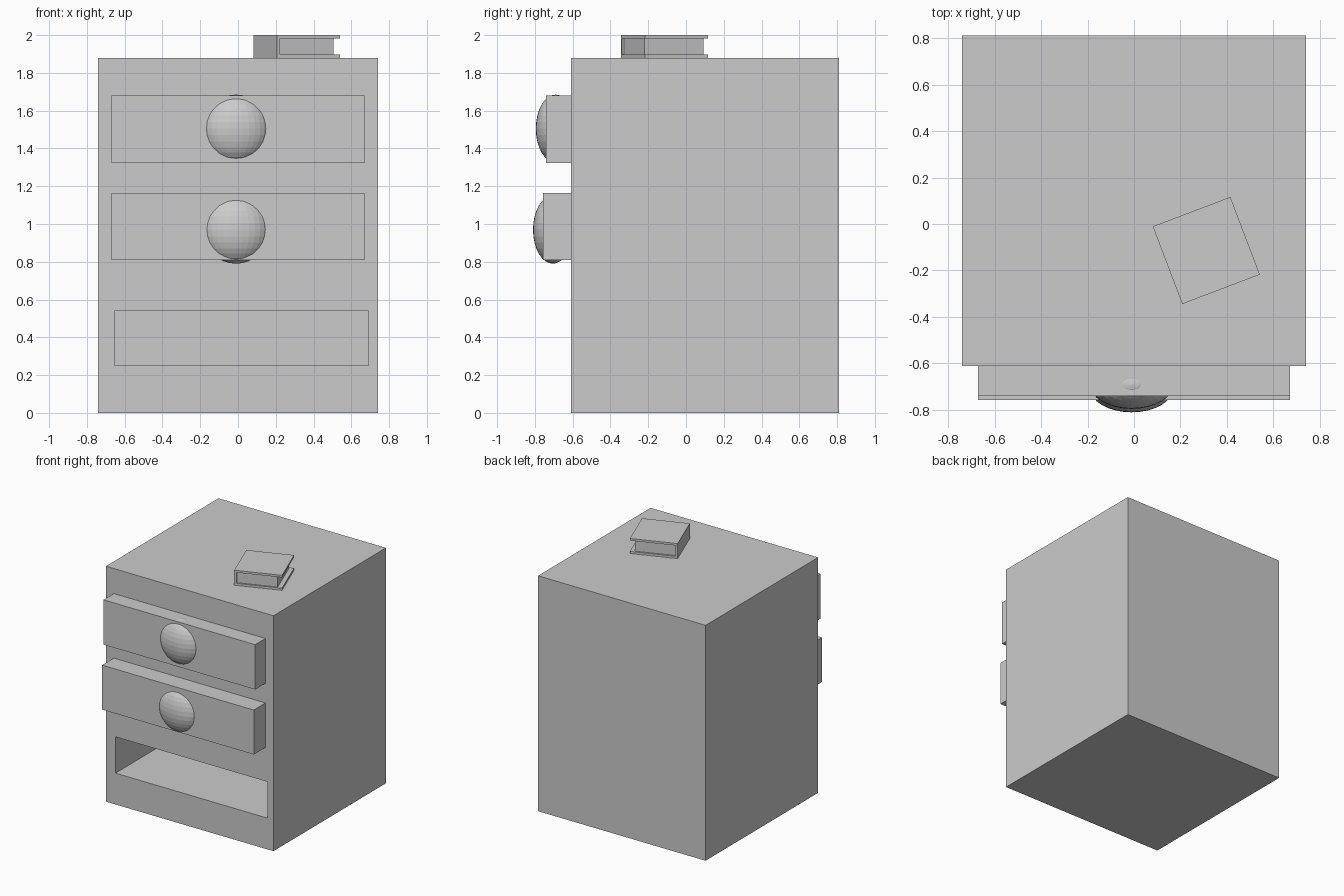
import bpy
from math import radians
from mathutils import Matrix, Vector

if "Cube" in bpy.data.objects:
    bpy.data.objects.remove(bpy.data.objects["Cube"])


def box(name, lo, hi, frame=Matrix()):
    """Axis-aligned box between two corners, optionally placed in a local frame."""
    lo, hi = Vector(lo), Vector(hi)
    bpy.ops.mesh.primitive_cube_add(size=1)
    ob = bpy.context.object
    ob.name = name
    ob.data.transform(Matrix.Translation((lo + hi) / 2) @ Matrix.Diagonal((*(hi - lo), 1)))
    ob.matrix_world = frame
    return ob


def knob(name, loc):
    bpy.ops.mesh.primitive_uv_sphere_add(segments=32, ring_count=16, radius=1, location=loc)
    ob = bpy.context.object
    ob.name = name
    ob.data.transform(Matrix.Diagonal((0.18, 0.105, 0.18, 1)))
    return ob


# Cabinet body with the open bottom compartment cut into it
cabinet = box("cabinet_body", (-0.74, -0.61, 0), (0.74, 0.81, 1.88))
cutter = box("compartment_cutter", (-0.655, -0.8, 0.25), (0.69, 0.7, 0.54))
cut = cabinet.modifiers.new("open_compartment", 'BOOLEAN')
cut.operation = 'DIFFERENCE'
cut.solver = 'EXACT'
cut.object = cutter
bpy.context.view_layer.objects.active = cabinet
bpy.ops.object.modifier_apply(modifier=cut.name)
bpy.data.objects.remove(cutter)

# Two protruding drawers, each with a flattened round knob
for label, front, z0, z1, ky, kz in (("upper", -0.74, 1.322, 1.68, -0.69, 1.505),
                                     ("middle", -0.758, 0.81, 1.165, -0.705, 0.97)):
    box(label + "_drawer", (-0.67, front, z0), (0.67, -0.5, z1))
    knob(label + "_knob", (-0.01, ky, kz))

# Closed book lying turned on the cabinet top
frame = Matrix.Translation((0.311, -0.114, 1.88)) @ Matrix.Rotation(radians(20.8), 4, 'Z')
h = 0.1785
t = 0.017
box("book_lower_cover", (-h, -h, 0), (h, h, t), frame)
box("book_upper_cover", (-h, -h, 0.12 - t), (h, h, 0.12), frame)
box("book_spine", (-h, -h, t), (-h + t, h, 0.12 - t), frame)
box("book_pages", (-h + t, -h + 0.012, t), (h - 0.035, h - 0.012, 0.12 - t), frame)
